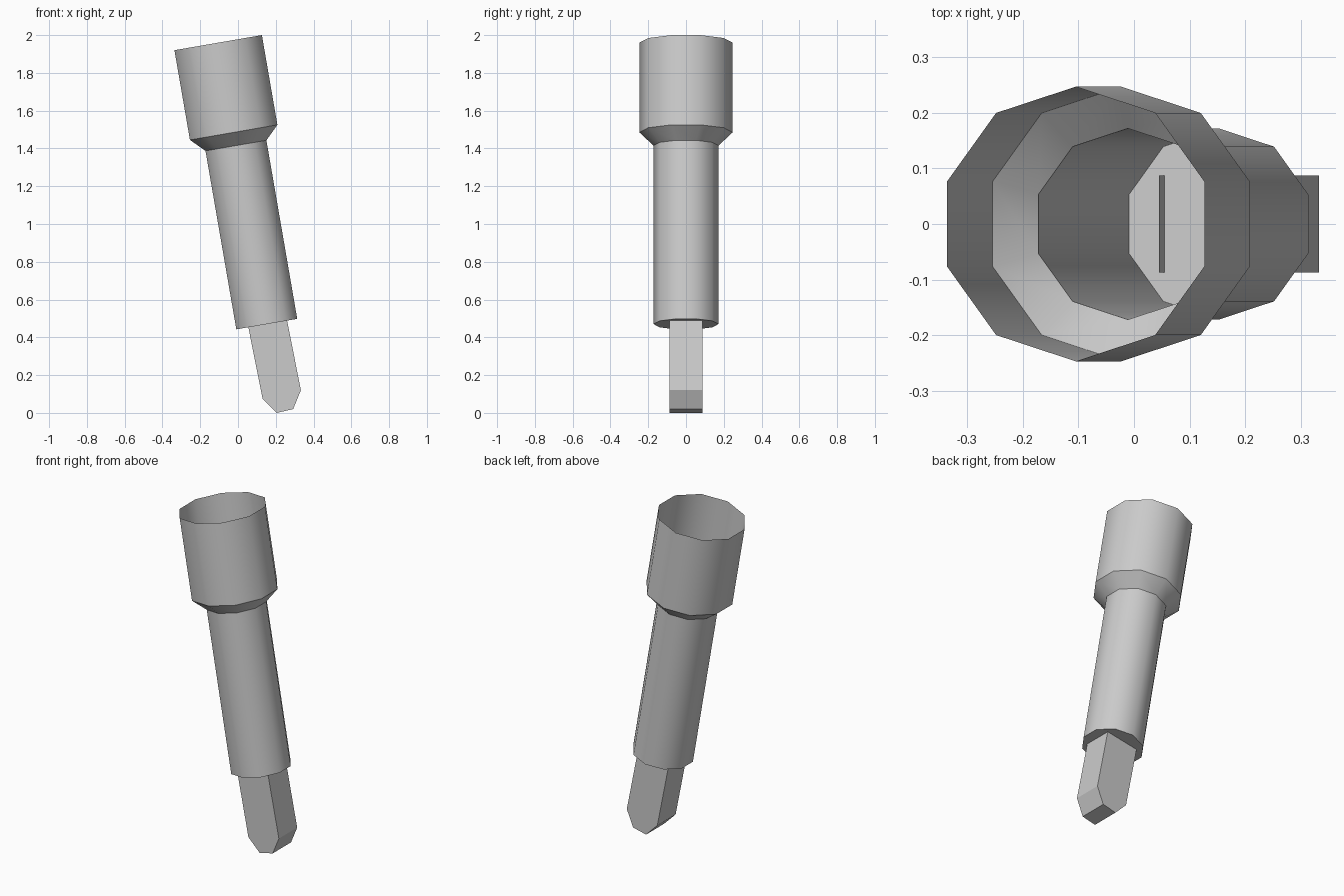
import bpy, bmesh, math
from mathutils import Vector, Matrix

if "Cube" in bpy.data.objects:
    bpy.data.objects.remove(bpy.data.objects["Cube"])

TILT = math.radians(9.8)
SIDES = 10


def make_object(name, bm):
    mesh = bpy.data.meshes.new(name)
    bm.to_mesh(mesh)
    bm.free()
    obj = bpy.data.objects.new(name, mesh)
    bpy.context.collection.objects.link(obj)
    return obj


# Handle: open ten-sided collar, sloped step and shank, closed at the bottom.
# Profile is (radius, distance down the axis from the rim).
profile = [(0.247, 0), (0.247, 0.482), (0.172, 0.553), (0.172, 1.512)]
place = Matrix.Translation((-0.105, 0, 1.96)) @ Matrix.Rotation(-TILT, 4, 'Y')
bm = bmesh.new()
rings = []
for r, d in profile:
    angles = [math.radians(18) + math.tau * i / SIDES for i in range(SIDES)]
    rings.append([bm.verts.new(place @ Vector((r * math.cos(a), r * math.sin(a), -d)))
                  for a in angles])
for up, low in zip(rings, rings[1:]):
    for i in range(SIDES):
        j = (i + 1) % SIDES
        bm.faces.new((up[i], low[i], low[j], up[j]))
bm.faces.new(rings[-1][::-1])
handle = make_object("handle", bm)
bpy.context.view_layer.objects.active = handle
handle.select_set(True)
bpy.ops.object.shade_smooth_by_angle(angle=math.radians(40))

# Blade: pointed side profile (x, z) given thickness in y, open at the hidden top
outline = [(0.045, 0.503), (0.13, 0.075), (0.205, 0.0), (0.292, 0.02),
           (0.333, 0.12), (0.25, 0.538)]
bm = bmesh.new()
front = [bm.verts.new((x, -0.087, z)) for x, z in outline]
back = [bm.verts.new((x, 0.087, z)) for x, z in outline]
bm.faces.new(front)
bm.faces.new(back[::-1])
for i in range(len(outline) - 1):
    bm.faces.new((front[i + 1], front[i], back[i], back[i + 1]))
make_object("blade", bm)
